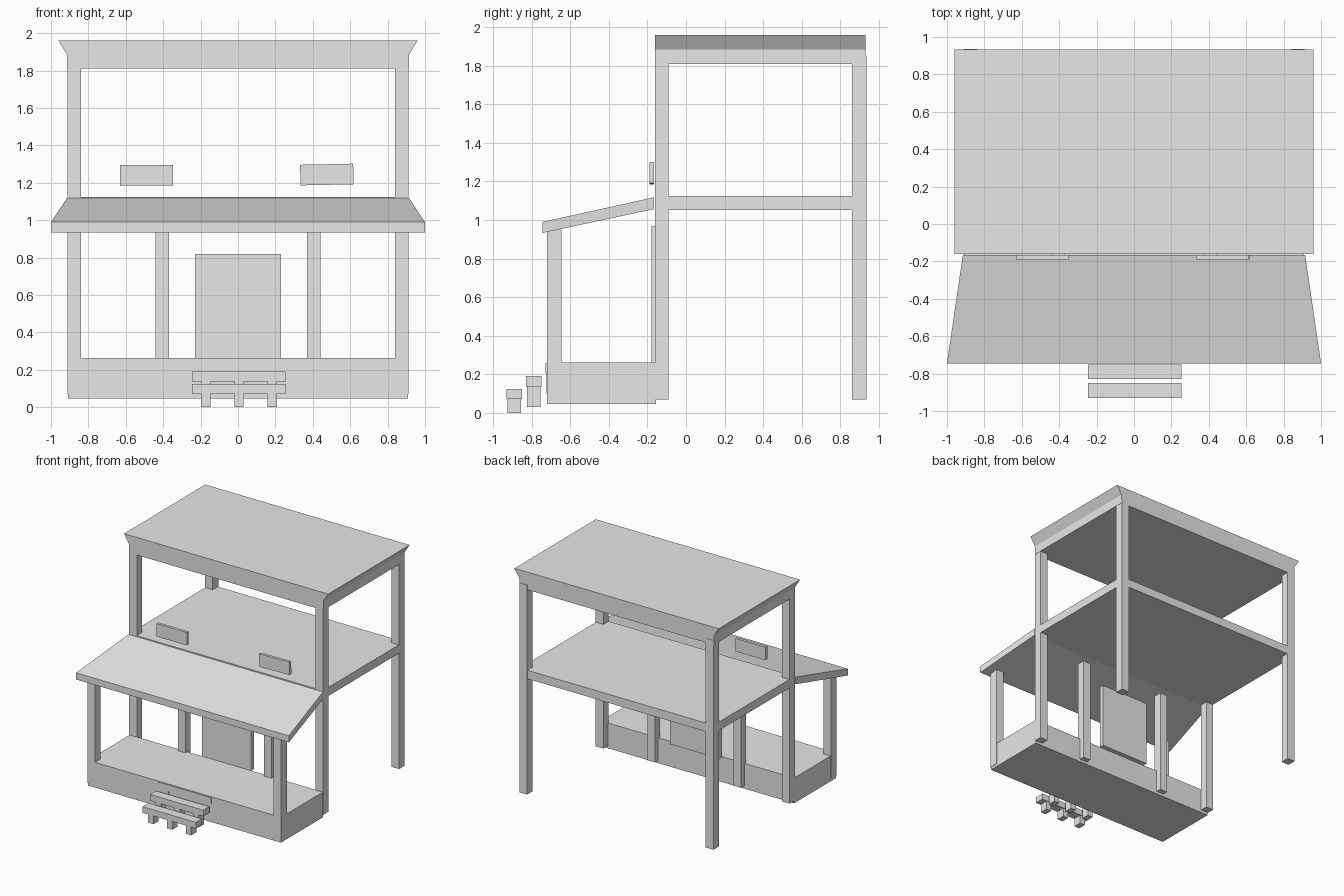
import bpy
from math import radians

cube = bpy.data.objects.get("Cube")
if cube:
    bpy.data.objects.remove(cube, do_unlink=True)

grey = bpy.data.materials.new("light_grey")
grey.use_nodes = True
grey.diffuse_color = (0.8, 0.8, 0.8, 1)
grey.node_tree.nodes["Principled BSDF"].inputs["Base Color"].default_value = (0.8, 0.8, 0.8, 1)


def solid(name, bottom, top):
    """Closed solid from two matching four-point loops."""
    faces = [(3, 2, 1, 0), (4, 5, 6, 7)]
    faces += [(i, (i + 1) % 4, (i + 1) % 4 + 4, i + 4) for i in range(4)]
    mesh = bpy.data.meshes.new(name)
    mesh.from_pydata(bottom + top, [], faces)
    mesh.materials.append(grey)
    obj = bpy.data.objects.new(name, mesh)
    bpy.context.collection.objects.link(obj)
    return obj


def loop(x0, x1, y0, y1, z):
    return [(x0, y0, z), (x1, y0, z), (x1, y1, z), (x0, y1, z)]


def box(name, x, y, z):
    return solid(name, loop(*x, *y, z[0]), loop(*x, *y, z[1]))


def pair(name, x, y, z):
    """Two boxes mirrored across the centre."""
    box(name + "_left", x, y, z)
    box(name + "_right", (-x[1], -x[0]), y, z)


# Main frame: four tall posts, upper floor and ceiling
pair("front_post", (0.84, 0.912), (-0.16, -0.09), (0.07, 1.85))
pair("rear_post", (0.84, 0.912), (0.86, 0.935), (0.07, 1.85))
box("upper_floor", (-0.91, 0.91), (-0.16, 0.93), (1.052, 1.125))
box("ceiling", (-0.914, 0.914), (-0.16, 0.932), (1.81, 1.885))

# Roof cap flaring to the sides
solid("roof_cap", loop(-0.914, 0.914, -0.16, 0.932, 1.885),
      loop(-0.96, 0.96, -0.16, 0.932, 1.96))

# Porch: deck, posts and sloping roof
box("porch_deck", (-0.908, 0.908), (-0.72, -0.155), (0.047, 0.262))
pair("porch_post", (0.84, 0.912), (-0.722, -0.645), (0.07, 0.95))
pair("inner_post", (0.37, 0.44), (-0.18, -0.11), (0.07, 0.97))


def porch_loop(front_z, back_z):
    return [(-1, -0.745, front_z), (1, -0.745, front_z),
            (0.915, -0.165, back_z), (-0.915, -0.165, back_z)]


solid("porch_roof", porch_loop(0.933, 1.057), porch_loop(0.99, 1.118))

# Door panel
box("door", (-0.23, 0.23), (-0.155, -0.115), (0.26, 0.82))

# Small wall panels, one hung slightly crooked
for side, x, z, tilt in (("right", -0.49, 1.24, 0), ("left", 0.475, 1.244, -1.2)):
    panel = box("wall_panel_" + side, (-0.142, 0.142), (-0.012, 0.012), (-0.055, 0.055))
    panel.location = (x, -0.178, z)
    panel.rotation_euler.y = radians(tilt)

# Steps: each tread rests on three blocks
for step, (y, base, top) in enumerate(((-0.89, 0, 0.125), (-0.79, 0.03, 0.19), (-0.688, 0.1, 0.258))):
    under = top - 0.052
    box(f"step_tread_{step}", (-0.245, 0.255), (y - 0.04, y + 0.04), (under, top))
    for n, x in enumerate((-0.172, 0.005, 0.183)):
        box(f"step_block_{step}_{n}", (x - 0.025, x + 0.025),
            (y - 0.035, y + 0.035), (base, under))
